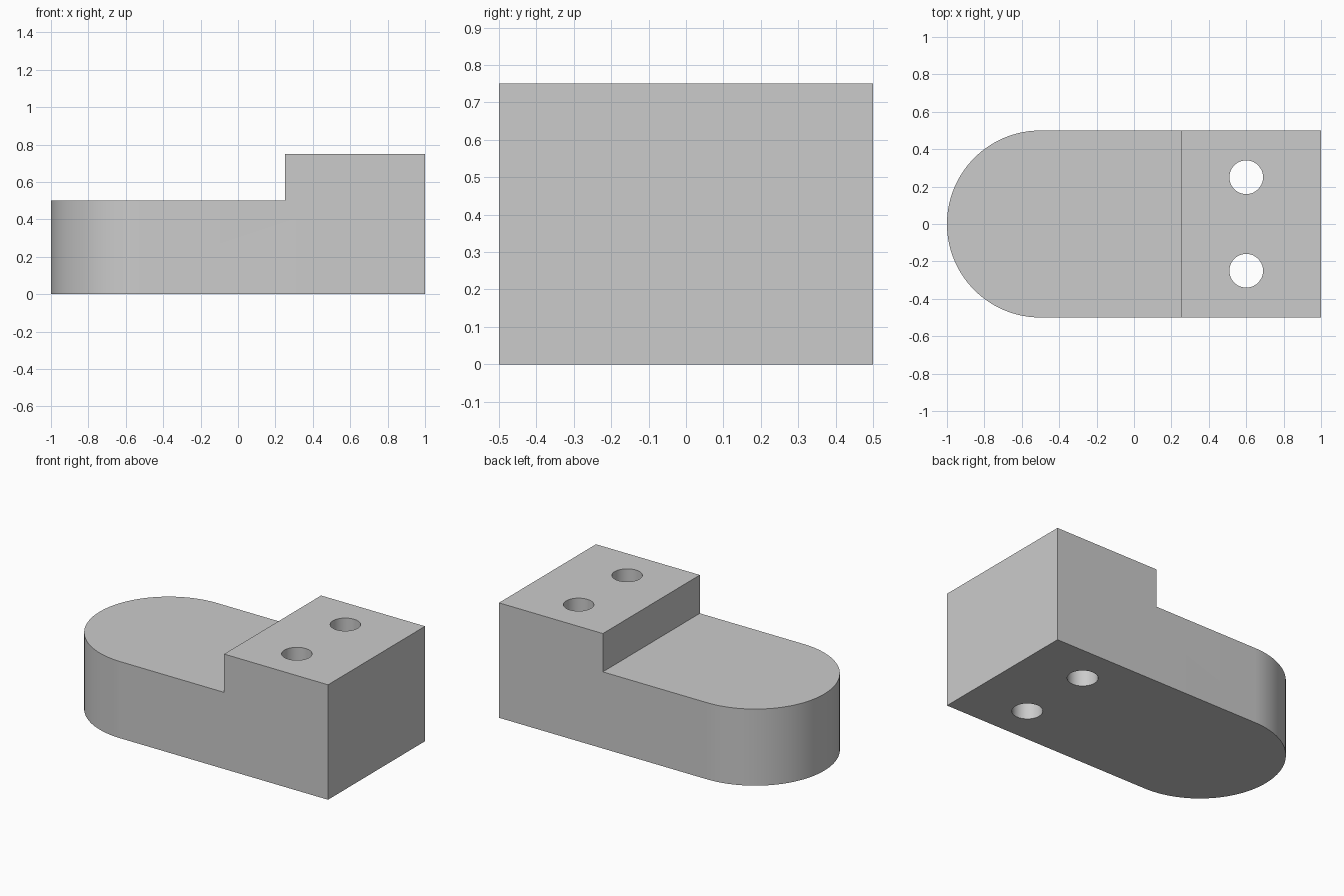
import bpy
import bmesh
from math import pi, sin, cos, radians

if "Cube" in bpy.data.objects:
    bpy.data.objects.remove(bpy.data.objects["Cube"])

HALF_WIDTH = 0.5
LOW, HIGH = 0.5, 0.75      # heights of the rounded end and the raised block
STEP_X = 0.25
HOLE_X, HOLE_Y, HOLE_R = 0.6, 0.25, 0.09


def prism(name, outline, z0, z1):
    """Extrude a counter-clockwise XY outline from z0 to z1."""
    bm = bmesh.new()
    base = bm.faces.new([bm.verts.new((x, y, z0)) for x, y in outline])
    top = bmesh.ops.extrude_face_region(bm, geom=[base], use_keep_orig=True)["geom"]
    verts = [v for v in top if isinstance(v, bmesh.types.BMVert)]
    bmesh.ops.translate(bm, verts=verts, vec=(0, 0, z1 - z0))
    bmesh.ops.recalc_face_normals(bm, faces=bm.faces)
    mesh = bpy.data.meshes.new(name)
    bm.to_mesh(mesh)
    bm.free()
    obj = bpy.data.objects.new(name, mesh)
    bpy.context.collection.objects.link(obj)
    return obj


def arc(cx, cy, r, start, end, steps):
    return [(cx + r * cos(start + (end - start) * i / steps),
             cy + r * sin(start + (end - start) * i / steps))
            for i in range(steps + 1)]


def cut(target, cutter):
    """Subtract the cutter, then remove it."""
    bpy.context.view_layer.objects.active = target
    mod = target.modifiers.new("cut", "BOOLEAN")
    mod.operation = "DIFFERENCE"
    mod.solver = "EXACT"
    mod.object = cutter
    cutter.hide_render = True
    bpy.ops.object.modifier_apply(modifier=mod.name)
    bpy.data.objects.remove(cutter, do_unlink=True)


# Full-height body: square right end, half-round left end
outline = [(1, -HALF_WIDTH), (1, HALF_WIDTH)]
outline += arc(-0.5, 0, HALF_WIDTH, pi / 2, 3 * pi / 2, 64)
body = prism("stepped_block", outline, 0, HIGH)

# Lower the rounded end to form the step
cut(body, prism("step_cutter", [(-2, -1), (STEP_X, -1), (STEP_X, 1), (-2, 1)], LOW, 2))

# Two vertical through holes in the raised block
for side in (-1, 1):
    circle = arc(HOLE_X, side * HOLE_Y, HOLE_R, 0, 2 * pi, 64)[:-1]
    cut(body, prism("hole_cutter", circle, -0.5, 1.5))

# Smooth curved walls, crisp edges
bpy.ops.object.select_all(action="DESELECT")
body.select_set(True)
bpy.context.view_layer.objects.active = body
bpy.ops.object.shade_smooth_by_angle(angle=radians(30))
